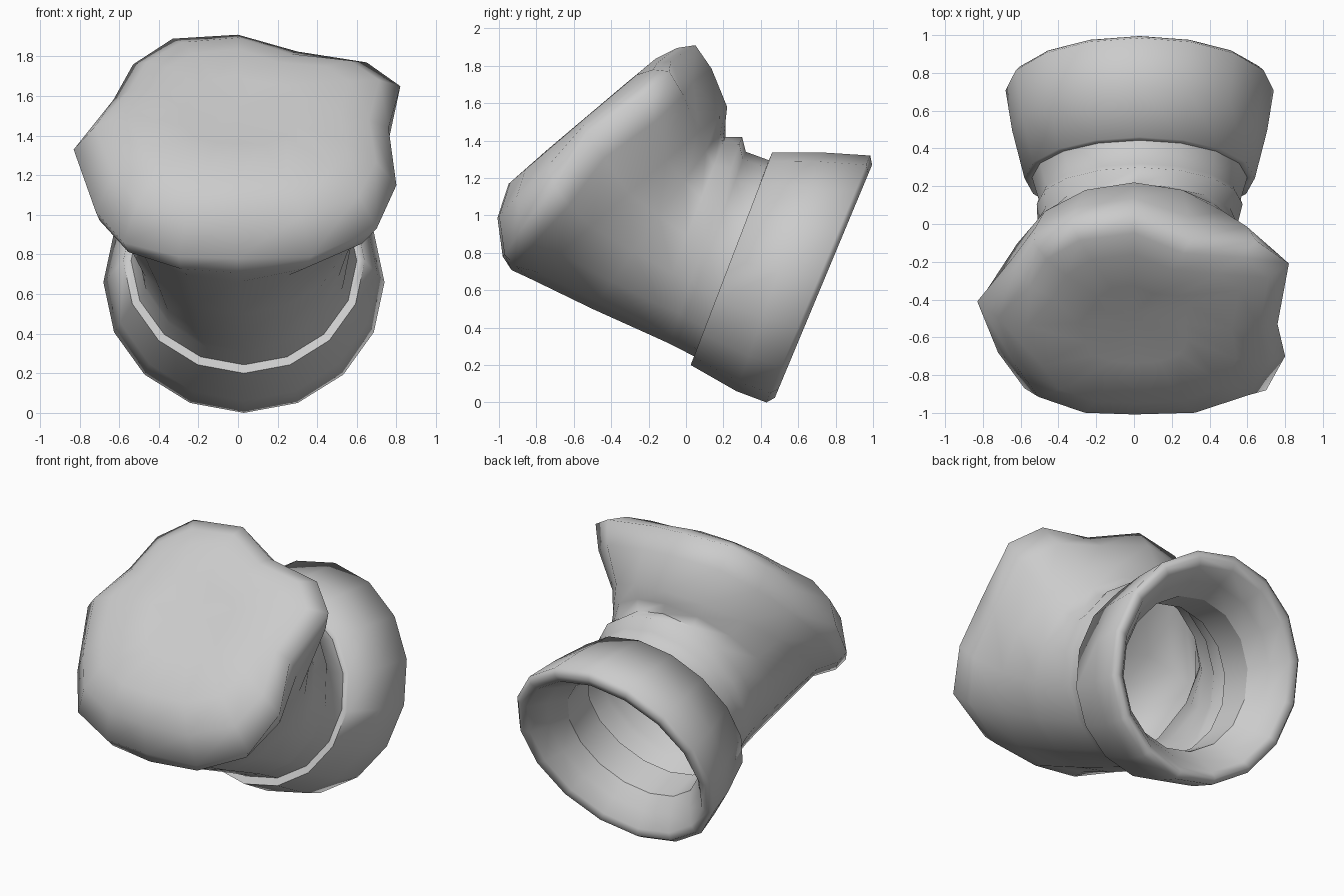
import bpy, bmesh
from math import sin, cos, pi, radians
from mathutils import Vector

if "Cube" in bpy.data.objects:
    bpy.data.objects.remove(bpy.data.objects["Cube"])

SIDES = 16


def ring(bottom, top, rx, cx=0.03):
    """Tilted elliptical ring from its lowest and highest (y, z) points."""
    b, t = Vector((cx, *bottom)), Vector((cx, *top))
    mid, half = (b + t) / 2, (t - b) / 2
    return [mid - half * cos(2 * pi * i / SIDES)
            + Vector((rx * sin(2 * pi * i / SIDES), 0, 0)) for i in range(SIDES)]


def loft(name, rings, angle, tip=None):
    """Skin a list of rings; an optional tip closes the last one."""
    bm = bmesh.new()
    loops = [[bm.verts.new(p) for p in r] for r in rings]
    for a, b in zip(loops, loops[1:]):
        for i in range(SIDES):
            j = (i + 1) % SIDES
            bm.faces.new((a[i], a[j], b[j], b[i]))
    if tip is not None:
        c = bm.verts.new(tip)
        for i in range(SIDES):
            bm.faces.new((loops[-1][i], loops[-1][(i + 1) % SIDES], c))
    bmesh.ops.recalc_face_normals(bm, faces=bm.faces)
    mesh = bpy.data.meshes.new(name)
    bm.to_mesh(mesh)
    bm.free()
    ob = bpy.data.objects.new(name, mesh)
    bpy.context.collection.objects.link(ob)
    bpy.ops.object.select_all(action='DESELECT')
    ob.select_set(True)
    bpy.context.view_layer.objects.active = ob
    bpy.ops.object.shade_smooth_by_angle(angle=radians(angle))
    return ob


neck = ring((0.05, 0.243), (0.443, 1.295), 0.57)
lip = ring((0.34, 0.26), (0.70, 1.14), 0.475)

# Flared collar: front step, outer wall, rounded back rim, inner funnel
loft("collar", [
    neck,
    ring((0.025, 0.20), (0.46, 1.335), 0.61),
    ring((0.27, 0.06), (0.72, 1.337), 0.675),
    ring((0.43, 0.0), (0.985, 1.32), 0.71),
    ring((0.475, 0.025), (0.995, 1.27), 0.685),
    ring((0.465, 0.07), (0.97, 1.225), 0.63),
    ring((0.41, 0.17), (0.84, 1.18), 0.55),
    lip,
], 82)

# Inner band running from the funnel to the neck wall
loft("inner_band", [
    lip,
    ring((0.13, 0.325), (0.48, 1.185), 0.475),
    neck,
], 35)

# Irregular outline of the bulging front, starting at the bottom, towards +x
rim = [Vector(p) for p in (
    (0, -.98, .78), (.37, -.97, .79), (.70, -.88, .93), (.80, -.70, 1.15),
    (.76, -.53, 1.44), (.82, -.21, 1.65), (.65, -.09, 1.77), (.30, -.08, 1.825),
    (0, .05, 1.91), (-.33, 0, 1.89), (-.53, -.10, 1.76), (-.63, -.25, 1.58),
    (-.83, -.41, 1.33), (-.72, -.68, 1.02), (-.58, -.87, .86), (-.30, -.97, .79))]

# Sloping front face: rim shrinks to the centre and flattens onto a plane
normal = Vector((0, -0.645, 0.764)).normalized()
origin = Vector((0, -.98, 1.15))
centre = Vector((0, -.50, 1.55))


def face_ring(shrink, flatten, dip=0):
    out = []
    for p in rim:
        q = p.lerp(centre, shrink)
        d = (q - origin).dot(normal)
        out.append(q - normal * (d * flatten + dip))
    return out


# Body: neck, raised bead, flare, shoulder, then the soft front
flare = ring((-0.83, 0.66), (0.22, 1.58), 0.67, 0)
shoulder = [centre + (a.lerp(b, 0.6) - centre) * 1.03 for a, b in zip(flare, rim)]
loft("body", [
    neck,
    ring((-0.06, 0.30), (0.32, 1.34), 0.535),
    ring((-0.09, 0.315), (0.30, 1.42), 0.545),
    ring((-0.20, 0.365), (0.21, 1.42), 0.53, 0.02),
    ring((-0.50, 0.50), (0.21, 1.49), 0.585, 0.01),
    flare,
    shoulder,
    rim,
    face_ring(0.13, 0.57),
    face_ring(0.32, 0.97),
    face_ring(0.65, 1.0, 0.0),
], 75, tip=centre - normal * 0.02)
